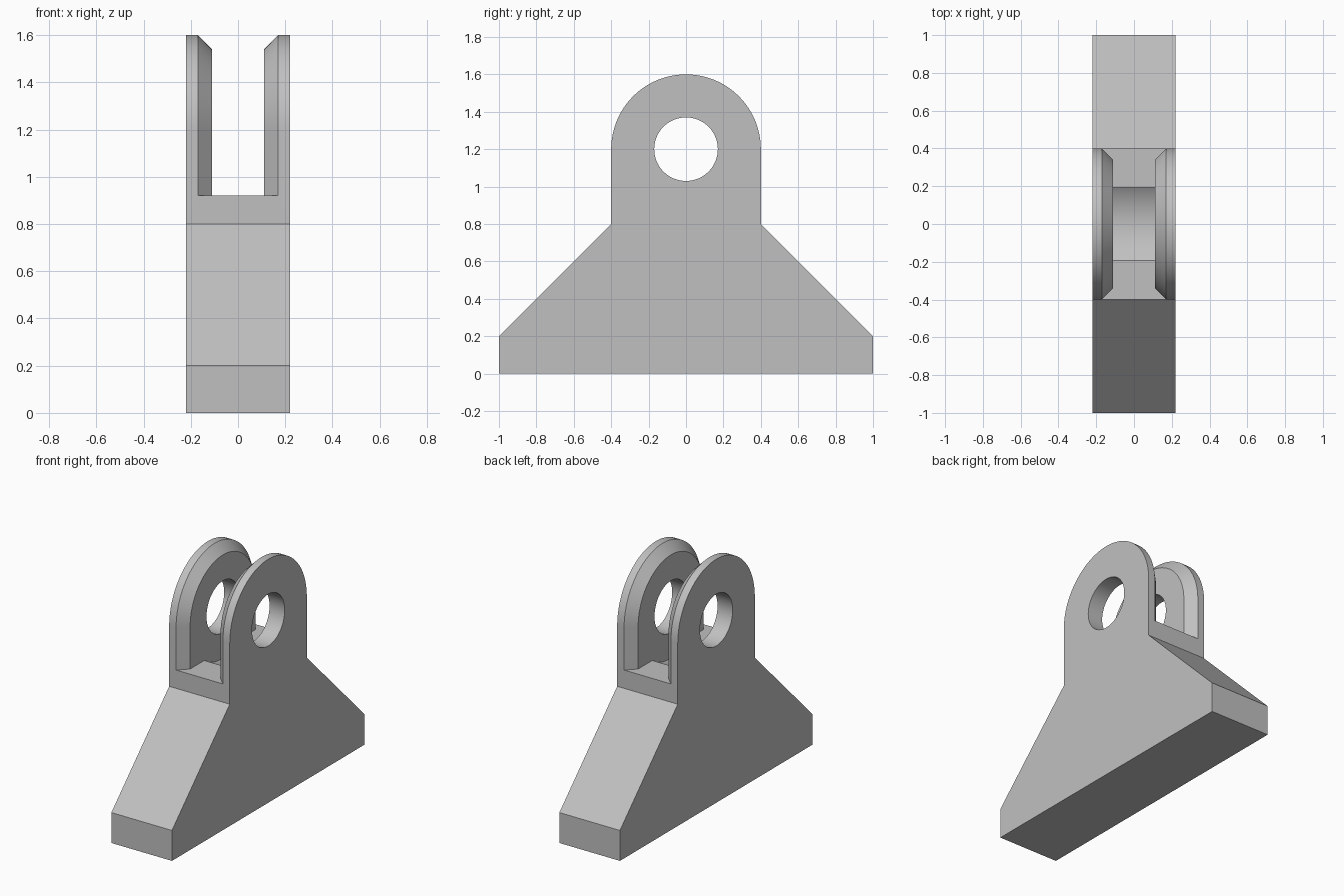
import bpy, bmesh
from math import pi, cos, sin, radians

cube = bpy.data.objects.get("Cube")
if cube:
    bpy.data.objects.remove(cube, do_unlink=True)

HALF, EDGE, INNER = 0.22, 0.17, 0.11      # outer face, chamfer start, inner face
AXIS, OUTER_R, INNER_R, HOLE_R = 1.2, 0.4, 0.34, 0.17
SLOT_Z = 0.92

grey = bpy.data.materials.new("light grey")
grey.use_nodes = True
colour = (0.53, 0.53, 0.53, 1)
grey.diffuse_color = colour
grey.node_tree.nodes["Principled BSDF"].inputs["Base Color"].default_value = colour


def loft(name, sections):
    """Solid through (x, [(y, z), ...]) sections, capped at both ends."""
    bm = bmesh.new()
    rings = [[bm.verts.new((x, y, z)) for y, z in pts] for x, pts in sections]
    for a, b in zip(rings, rings[1:]):
        for i in range(len(a)):
            j = (i + 1) % len(a)
            bm.faces.new((a[i], a[j], b[j], b[i]))
    bm.faces.new(rings[0])
    bm.faces.new(rings[-1])
    bmesh.ops.recalc_face_normals(bm, faces=bm.faces)
    mesh = bpy.data.meshes.new(name)
    bm.to_mesh(mesh)
    bm.free()
    mesh.materials.append(grey)
    obj = bpy.data.objects.new(name, mesh)
    bpy.context.collection.objects.link(obj)
    return obj


def arc(r, turn, n):
    return [(r * cos(turn * i / n), AXIS + r * sin(turn * i / n)) for i in range(n + 1)]


def cheek_outline(r):
    return [(-r, SLOT_Z), (r, SLOT_Z)] + arc(r, pi, 48)


def combine(target, tool, operation):
    mod = target.modifiers.new(operation.lower(), 'BOOLEAN')
    mod.object, mod.operation, mod.solver = tool, operation, 'EXACT'
    bpy.context.view_layer.objects.active = target
    bpy.ops.object.modifier_apply(modifier=mod.name)
    bpy.data.objects.remove(tool, do_unlink=True)


# Sloped foot block up to the slot floor
foot = [(-1, 0), (1, 0), (1, 0.2), (0.4, 0.8), (0.4, SLOT_Z),
        (-0.4, SLOT_Z), (-0.4, 0.8), (-1, 0.2)]
bracket = loft("clevis_bracket", [(-HALF, foot), (HALF, foot)])

# Round scoop in the slot floor
scoop = arc(INNER_R, 2 * pi, 96)[:-1]
combine(bracket, loft("scoop_cutter", [(-INNER, scoop), (INNER, scoop)]), 'DIFFERENCE')

# Two round-topped cheeks, chamfered on the inner rim
for side in (-1, 1):
    cheek = loft("cheek", [(side * HALF, cheek_outline(OUTER_R)),
                           (side * EDGE, cheek_outline(OUTER_R)),
                           (side * INNER, cheek_outline(INNER_R))])
    combine(bracket, cheek, 'UNION')

# Pin hole through both cheeks
hole = arc(HOLE_R, 2 * pi, 64)[:-1]
combine(bracket, loft("hole_cutter", [(-1, hole), (1, hole)]), 'DIFFERENCE')

# Merge leftover flat seams, then smooth the curved walls
bm = bmesh.new()
bm.from_mesh(bracket.data)
bmesh.ops.remove_doubles(bm, verts=bm.verts, dist=0.0001)
bmesh.ops.dissolve_limit(bm, angle_limit=radians(0.3), verts=bm.verts, edges=bm.edges)
bm.to_mesh(bracket.data)
bm.free()
bpy.ops.object.select_all(action='DESELECT')
bracket.select_set(True)
bpy.context.view_layer.objects.active = bracket
bpy.ops.object.shade_smooth_by_angle(angle=radians(25))
